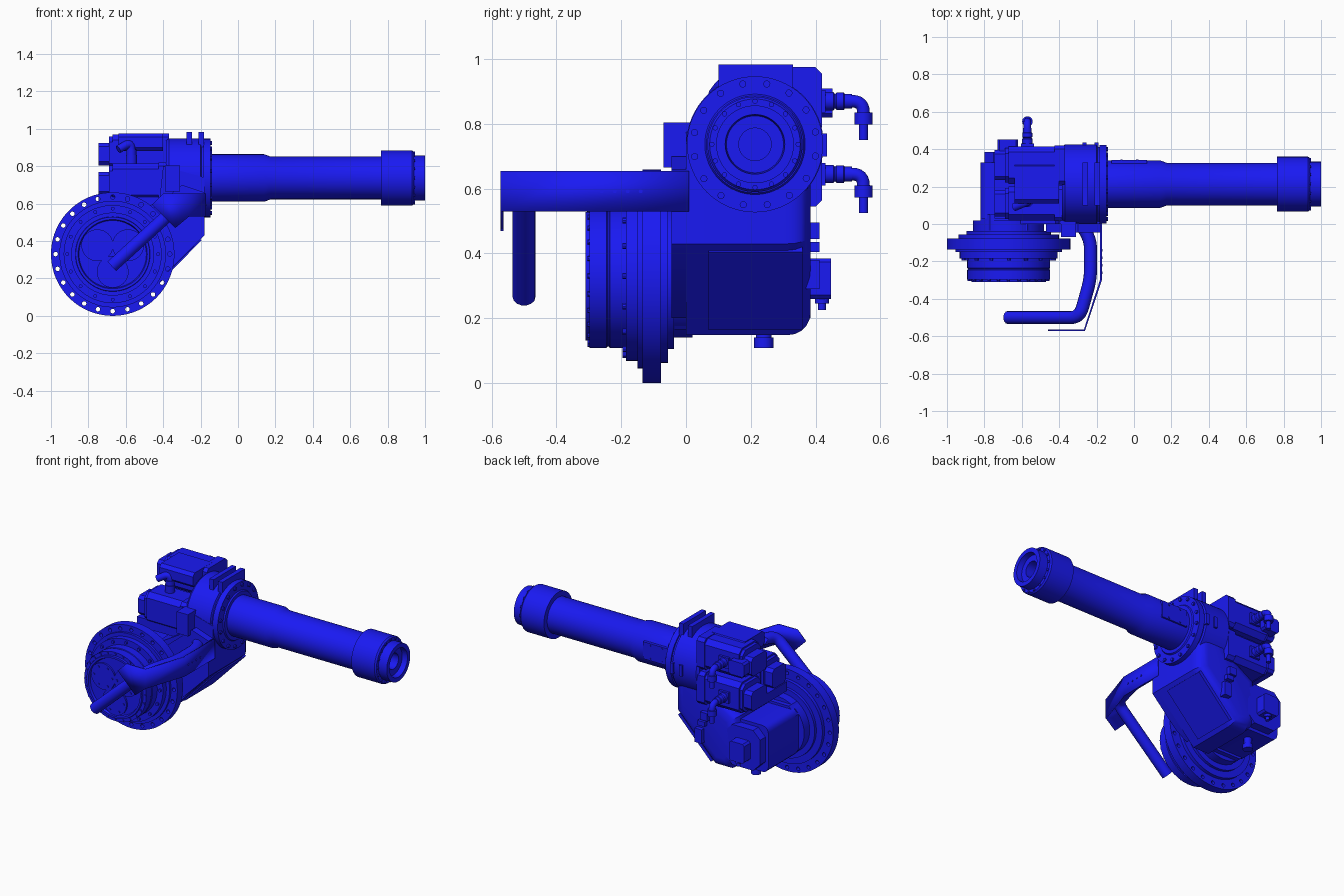
import bpy, bmesh, math
from mathutils import Vector

if "Cube" in bpy.data.objects:
    bpy.data.objects.remove(bpy.data.objects["Cube"])

blue = bpy.data.materials.new("blue_paint")
blue.diffuse_color = (0.01, 0.01, 0.9, 1)
blue.use_nodes = True
blue.node_tree.nodes["Principled BSDF"].inputs["Base Color"].default_value = blue.diffuse_color

def finish(name, bm):
    bmesh.ops.recalc_face_normals(bm, faces=bm.faces)
    me = bpy.data.meshes.new(name)
    bm.to_mesh(me)
    bm.free()
    ob = bpy.data.objects.new(name, me)
    bpy.context.collection.objects.link(ob)
    me.materials.append(blue)
    return ob

def box(name, lo, hi, bevel=0, axis=0, segs=1):
    """Box between two corners; bevels only the edges along one axis."""
    bm = bmesh.new()
    bmesh.ops.create_cube(bm, size=1)
    for v in bm.verts:
        v.co = Vector([lo[i] + (v.co[i] + .5) * (hi[i] - lo[i]) for i in range(3)])
    if bevel:
        es = [e for e in bm.edges if abs((e.verts[0].co - e.verts[1].co)[axis]) > 1e-4]
        bmesh.ops.bevel(bm, geom=es, offset=bevel, segments=segs, profile=.5, affect='EDGES')
    return finish(name, bm)

def add_lathe(bm, axis, c, prof, n):
    """Revolve (position, radius) pairs about an axis through c."""
    rings = []
    a, b = [i for i in range(3) if i != axis]
    for t, r in prof:
        ring = []
        for k in range(n):
            p = list(c)
            p[axis] = t
            p[a] += r * math.cos(2 * math.pi * k / n)
            p[b] += r * math.sin(2 * math.pi * k / n)
            ring.append(bm.verts.new(p))
        rings.append(ring)
    for r0, r1 in zip(rings, rings[1:]):
        for k in range(n):
            bm.faces.new((r0[k], r0[(k + 1) % n], r1[(k + 1) % n], r1[k]))
    bm.faces.new(rings[0])
    bm.faces.new(rings[-1])

def lathe(name, axis, c, prof, n=64):
    bm = bmesh.new()
    add_lathe(bm, axis, c, prof, n)
    return finish(name, bm)

def bolt_ring(name, axis, c, radius, r, t0, t1, count, n=10, start=0):
    bm = bmesh.new()
    a, b = [i for i in range(3) if i != axis]
    for k in range(count):
        ang = start + 2 * math.pi * k / count
        p = list(c)
        p[a] += radius * math.cos(ang)
        p[b] += radius * math.sin(ang)
        add_lathe(bm, axis, p, [(t0, r), (t1, r)], n)
    return finish(name, bm)

def prism(name, pts, y0, y1, bevel=0):
    """Extrude an x-z outline in y; optionally round the back rim."""
    bm = bmesh.new()
    f = bm.faces.new([bm.verts.new((x, y0, z)) for x, z in pts])
    ext = bmesh.ops.extrude_face_region(bm, geom=[f], use_keep_orig=True)
    for v in [g for g in ext["geom"] if isinstance(g, bmesh.types.BMVert)]:
        v.co.y = y1
    if bevel:
        bmesh.ops.recalc_face_normals(bm, faces=bm.faces)
        es = [e for e in bm.edges if all(abs(v.co.y - y1) < 1e-5 for v in e.verts)]
        bmesh.ops.bevel(bm, geom=es, offset=bevel, segments=5, profile=.5, affect='EDGES')
    return finish(name, bm)

def pipe(name, pts, r, fillet):
    """Round pipe along points with filleted corners."""
    pts = [Vector(p) for p in pts]
    path = [pts[0]]
    for p, q, s in zip(pts, pts[1:], pts[2:]):
        u, w = q + (p - q).normalized() * fillet, q + (s - q).normalized() * fillet
        path += [u.lerp(q, t / 6).lerp(q.lerp(w, t / 6), t / 6) for t in range(7)]
    path.append(pts[-1])
    cu = bpy.data.curves.new(name, 'CURVE')
    cu.dimensions = '3D'
    cu.bevel_depth, cu.bevel_resolution, cu.use_fill_caps = r, 5, True
    sp = cu.splines.new('POLY')
    sp.points.add(len(path) - 1)
    for sp_p, p in zip(sp.points, path):
        sp_p.co = (*p, 1)
    cu.materials.append(blue)
    ob = bpy.data.objects.new(name, cu)
    bpy.context.collection.objects.link(ob)

# Forearm tube with collar and hollow wrist end
A = (0, .213, .737)
lathe("forearm_tube", 0, A, [(-.16, .127), (.14, .127), (.175, .114), (.765, .114), (.765, .147),
      (.93, .147), (.94, .14), (.94, .12), (1, .12), (1, .092), (.965, .088), (.965, .05), (.85, .05)])
bolt_ring("wrist_bolts", 0, A, .133, .008, .935, .947, 16)
box("tube_cover", (-.12, .24, .69), (.07, .342, .80))
bolt_ring("tube_cover_screws", 1, (-.025, 0, .745), .06, .006, .34, .346, 4, start=.785)

# Round gear housing behind the tube
lathe("arm_housing", 0, A, [(-.385, .2), (-.37, .212), (-.2, .212), (-.195, .2), (-.185, .2),
      (-.185, .21), (-.148, .21), (-.148, .155), (-.14, .15)])
bolt_ring("housing_bolts", 0, A, .19, .011, -.155, -.138, 16, start=.2)
for i, x in enumerate((-.275, -.212)):
    box(f"lifting_bar_{i}", (x, .10, .88), (x + .03, .33, .984))
    box(f"side_lug_{i}", (x, .36, .70), (x + .022, .435, .77))

# Lower casting with slanted front and rounded back
prism("elbow_casting", [(-.18, .43), (-.18, .74), (-.40, .80), (-.42, .62), (-.62, .5), (-.66, .25),
      (-.57, .148), (-.455, .148)], 0, .385, .07)
prism("slanted_cover", [(-.21, .42), (-.195, .405), (-.43, .163), (-.445, .178)], .07, .36)
prism("front_web", [(-.18, .43), (-.18, .66), (-.30, .70), (-.47, .56), (-.44, .2), (-.36, .25)], -.045, .01)
box("bracket_block", (-.39, -.07, .665), (-.31, .05, .805))
box("rear_deck", (-.745, .03, .58), (-.37, .38, .64))
for i, (z, h) in enumerate(((.445, .05), (.405, .03), (.29, .09))):
    box(f"side_boss_{i}", (-.44 + .02 * i, .37, z), (-.39 + .02 * i, .412, z + h))

# Turning joint: drilled flange, gear steps, front hub
J = (-.67, 0, .33)
flange = lathe("joint_flange", 1, J, [(-.135, .33), (-.077, .33)], 96)
cut = bolt_ring("flange_hole_cutter", 1, J, .305, .012, -.2, 0, 24, 12)
cut.hide_render = True
cut.hide_set(True)
mod = flange.modifiers.new("holes", 'BOOLEAN')
mod.operation, mod.object, mod.solver = 'DIFFERENCE', cut, 'EXACT'
lathe("joint_back_steps", 1, J, [(-.08, .268), (-.055, .268), (-.055, .225), (-.037, .225), (-.037, .19), (.02, .19)])
lathe("joint_hub", 1, J, [(-.13, .285), (-.15, .285), (-.15, .262), (-.185, .262), (-.185, .222), (-.235, .222),
      (-.238, .218), (-.243, .218), (-.246, .222), (-.298, .222), (-.298, .2), (-.31, .198), (-.31, .185),
      (-.295, .18)])
bolt_ring("hub_bolts", 1, J, .211, .008, -.304, -.29, 24)
bolt_ring("step_bolts", 1, J, .243, .01, -.196, -.18, 16)
bolt_ring("hub_discs", 1, J, .095, .085, -.306, -.29, 3, 40, start=math.radians(30))
for i in range(3):
    a = math.radians(30 + 120 * i)
    c = (J[0] + .095 * math.cos(a), 0, J[2] + .095 * math.sin(a))
    bolt_ring(f"disc_screws_{i}", 1, c, .065, .007, -.311, -.3, 6)

# Joint motor running along y behind the flange
box("joint_motor", (-.82, .03, .18), (-.53, .33, .48), .04, 1, 3)
box("joint_motor_mount", (-.82, -.035, .165), (-.52, .05, .495), .05, 1)
box("joint_motor_end", (-.80, .33, .20), (-.55, .385, .46), .05, 1)
box("joint_motor_socket", (-.73, .38, .26), (-.62, .448, .385), .012, 1)
lathe("joint_motor_plug", 2, (-.67, .42, 0), [(.225, .012), (.245, .012), (.245, .022), (.27, .022)], 20)
lathe("joint_motor_bottom_plug", 2, (-.67, .24, 0), [(.108, .03), (.14, .03), (.14, .024), (.2, .024)], 24)

# Three wrist motors lying along x
def wrist_motor(name, y0, y1, z0, z1):
    box(name + "_body", (-.67, y0, z0), (-.41, y1, z1), .03, 0)
    box(name + "_mount", (-.425, y0 - .005, z0 - .005), (-.37, y1 + .005, z1 + .005), .02, 0)
    box(name + "_encoder", (-.745, y0 + .02, z0 + .03), (-.66, y1 - .02, z1 - .045), .02, 0)
    box(name + "_rear_cap", (-.69, y0 + .008, z0 + .01), (-.64, y1 - .008, z1 - .01), .03, 0)

wrist_motor("upper_motor", .215, .415, .775, .97)
wrist_motor("lower_motor", .215, .415, .55, .75)
wrist_motor("front_motor", .02, .20, .615, .815)
box("encoder_cover", (-.73, .39, .82), (-.62, .452, .91), .012, 1)
box("upper_motor_top", (-.64, .11, .88), (-.40, .33, .976), .02, 0)

# Cable elbows on the side motors
for i, z in enumerate((.87, .645)):
    x = -.57
    box(f"elbow_base_{i}", (x - .035, .40, z - .035), (x + .035, .43, z + .035))
    lathe(f"elbow_fitting_{i}", 1, (x, 0, z), [(.42, .022), (.42, .028), (.455, .028), (.46, .022), (.465, .027),
          (.487, .027), (.49, .023), (.512, .023)], 24)
    pipe(f"elbow_pipe_{i}", [(x, .5, z), (x, .548, z), (x, .548, z - .06)], .02, .035)
    lathe(f"elbow_nut_{i}", 2, (x, .548, 0), [(z - .035, .028), (z - .072, .028), (z - .072, .014), (z - .12, .014)], 24)
pipe("front_motor_elbow", [(-.57, .12, .80), (-.57, .12, .93), (-.64, .09, .89)], .022, .04)
lathe("front_motor_nut", 2, (-.57, .12, 0), [(.80, .03), (.86, .03), (.86, .026), (.89, .026)], 24)

# Bent sheet bracket with the hose pipe inside
bm = bmesh.new()
top, low = [[bm.verts.new((x, y, z)) for x, y in ((-.177, .01), (-.177, -.3), (-.265, -.568))] for z in (.655, .53)]
for i in range(2):
    bm.faces.new((top[i], top[i + 1], low[i + 1], low[i]))
tail = [bm.verts.new((x, -.568, z)) for x, z in ((-.335, .47), (-.46, .595), (-.40, .655))]
bm.faces.new([top[2], low[2]] + tail)
sheet = finish("hose_bracket", bm)
sol = sheet.modifiers.new("thickness", 'SOLIDIFY')
sol.thickness, sol.offset = .01, 0
for i in range(4):
    lathe(f"bracket_screw_{i}", 0, (0, -.14 - .04 * i, .592), [(-.176, .006), (-.168, .006)], 10)
pipe("hose_pipe", [(-.675, -.5, .265), (-.29, -.5, .615), (-.232, -.29, .615), (-.232, -.08, .615),
     (-.30, .02, .615)], .035, .06)

# Smooth round parts, keep hard edges
for ob in bpy.data.objects:
    ob.select_set(ob.type == 'CURVE')
    if ob.type == 'CURVE':
        bpy.context.view_layer.objects.active = ob
bpy.ops.object.convert(target='MESH')
for ob in bpy.data.objects:
    ob.select_set(ob.type == 'MESH' and not ob.hide_render)
bpy.context.view_layer.objects.active = flange
bpy.ops.object.shade_smooth_by_angle(angle=math.radians(30))
